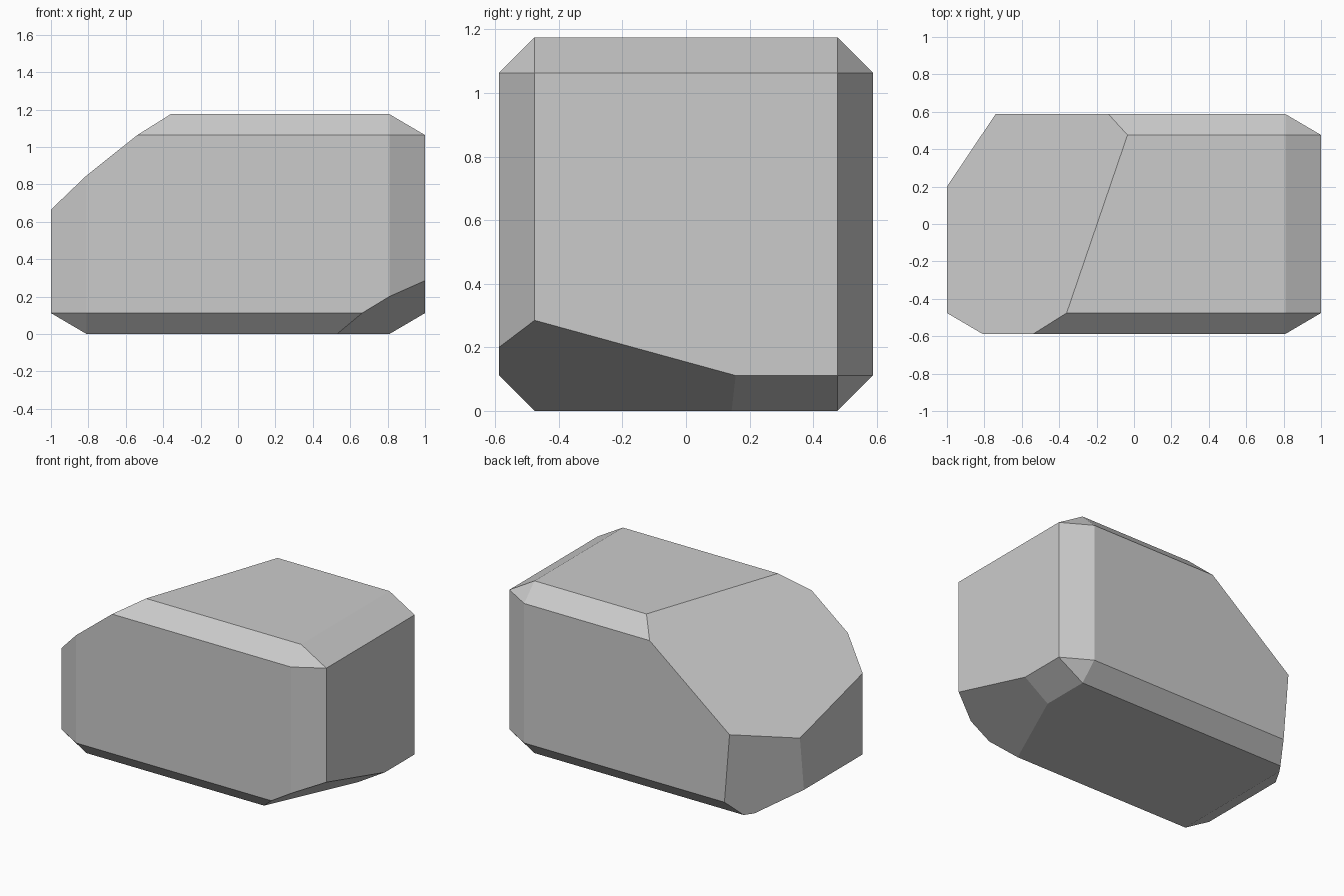
import bpy
import bmesh
from mathutils import Vector

old = bpy.data.objects.get("Cube")
if old:
    bpy.data.objects.remove(old, do_unlink=True)

# Single stone grey
grey = bpy.data.materials.new("stone grey")
grey.use_nodes = True
colour = (0.6, 0.6, 0.6, 1)
grey.diffuse_color = colour
bsdf = next(n for n in grey.node_tree.nodes if n.type == 'BSDF_PRINCIPLED')
bsdf.inputs["Base Color"].default_value = colour


def slice_off(bm, a, b, c, outward):
    """Cut along the plane through three points and cap the opening."""
    a, b, c = Vector(a), Vector(b), Vector(c)
    normal = (b - a).cross(c - a).normalized()
    if normal.dot(Vector(outward)) < 0:
        normal.negate()
    cut = bmesh.ops.bisect_plane(
        bm, geom=bm.verts[:] + bm.edges[:] + bm.faces[:], dist=1e-5,
        plane_co=a, plane_no=normal, clear_outer=True)
    rim = [e for e in bm.edges if e.is_boundary]
    bmesh.ops.contextual_create(bm, geom=rim)


# Chamfered block, stretched and set on the ground
bm = bmesh.new()
bmesh.ops.create_cube(bm, size=2)
bmesh.ops.bevel(bm, geom=bm.edges[:], offset=0.19, offset_type='OFFSET',
                segments=1, profile=0.5, affect='EDGES')
bmesh.ops.scale(bm, vec=(1, 0.5875, 0.5875), verts=bm.verts)
bmesh.ops.translate(bm, vec=(0, 0, 0.5875), verts=bm.verts)

# Large sloping facet on the upper right
slice_off(bm, (-0.36, -0.475, 1.175), (-0.035, 0.475, 1.175),
          (-1, -0.475, 0.665), (-1, 0, 1))
# Steep facet on the rear right corner
slice_off(bm, (-1, 0.2, 0.48), (-0.74, 0.5875, 0.583),
          (-1, 0.157, 0.115), (-1, 1, 0))
# Undercut facet on the lower left front
slice_off(bm, (1, -0.475, 0.285), (1, 0.155, 0.112),
          (0.53, -0.475, 0), (1, 0, -1))

bmesh.ops.recalc_face_normals(bm, faces=bm.faces[:])
mesh = bpy.data.meshes.new("rock")
bm.to_mesh(mesh)
bm.free()
mesh.materials.append(grey)
rock = bpy.data.objects.new("rock", mesh)
bpy.context.collection.objects.link(rock)
